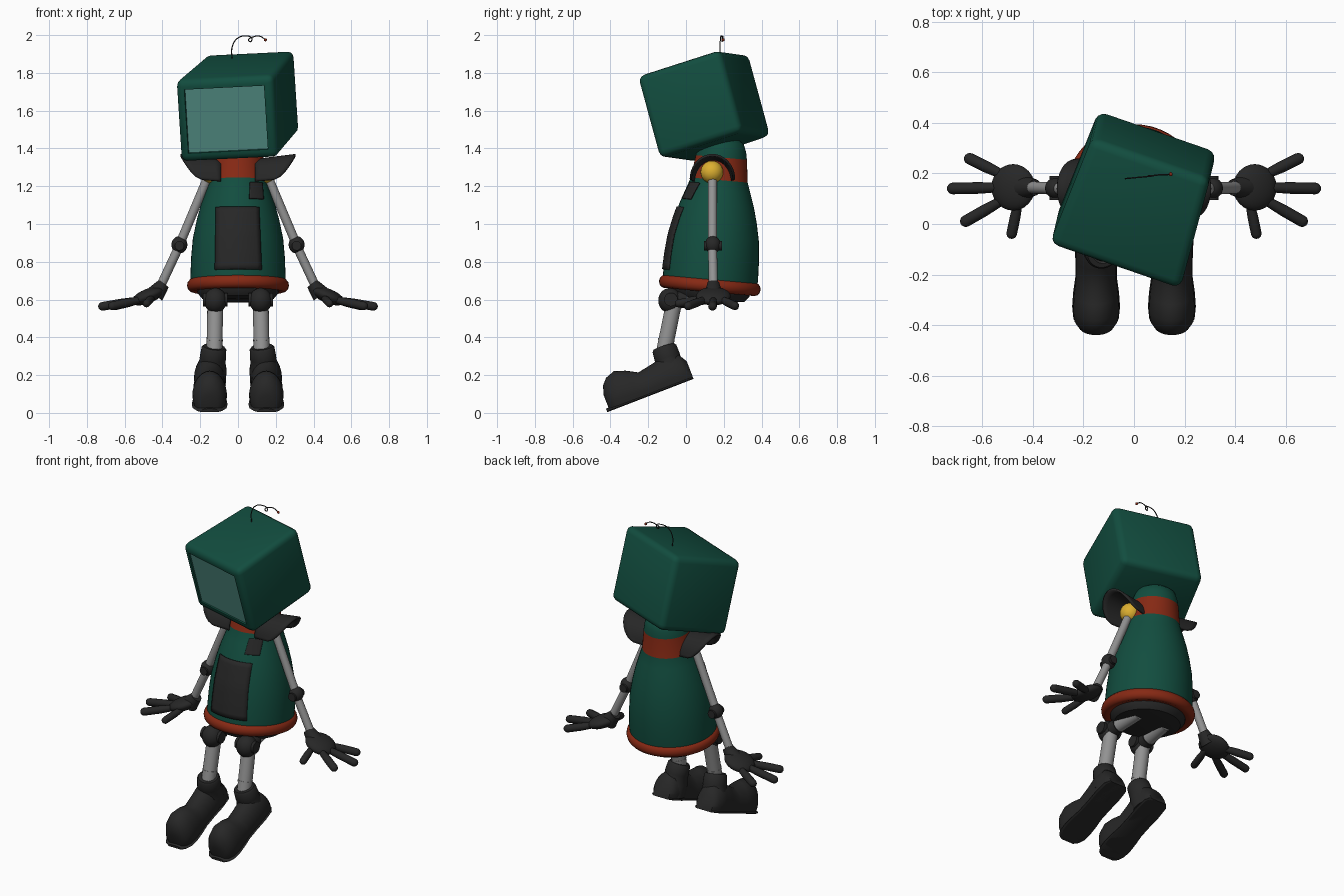
import bpy, bmesh, math
from mathutils import Vector, Matrix

if "Cube" in bpy.data.objects:
    bpy.data.objects.remove(bpy.data.objects["Cube"], do_unlink=True)


def material(name, rgb):
    m = bpy.data.materials.new(name)
    m.use_nodes = True
    m.diffuse_color = (*rgb, 1)
    node = m.node_tree.nodes["Principled BSDF"]
    node.inputs["Base Color"].default_value = (*rgb, 1)
    node.inputs["Roughness"].default_value = 0.6
    return m


GREEN = material("deep green", (0.006, 0.075, 0.05))
RED = material("rust red", (0.24, 0.022, 0.007))
DARK = material("charcoal", (0.02, 0.02, 0.02))
GREY = material("steel grey", (0.29, 0.29, 0.29))
YELLOW = material("warm yellow", (0.72, 0.43, 0.03))
SCREEN = material("pale teal", (0.09, 0.29, 0.25))


def finish(name, bm, mats, matrix=Matrix(), angle=40, thickness=0):
    bmesh.ops.recalc_face_normals(bm, faces=bm.faces)
    me = bpy.data.meshes.new(name)
    bm.to_mesh(me)
    bm.free()
    for m in mats:
        me.materials.append(m)
    me.shade_smooth()
    me.set_sharp_from_angle(angle=math.radians(angle))
    ob = bpy.data.objects.new(name, me)
    bpy.context.collection.objects.link(ob)
    ob.matrix_world = matrix
    if thickness:
        mod = ob.modifiers.new("thickness", "SOLIDIFY")
        mod.thickness = thickness
        mod.offset = 0
    return ob


def aim(start, end):
    """Frame at start with local z pointing to end."""
    d = Vector(end) - Vector(start)
    return Matrix.Translation(start) @ d.to_track_quat("Z", "Y").to_matrix().to_4x4()


def lathe(name, profile, mats, matrix, n=32, rule=None):
    """Spin (radius, height) points around local z; rule picks a material by height."""
    bm = bmesh.new()
    rings = []
    for r, h in profile:
        rings.append([bm.verts.new((r * math.cos(i * math.tau / n), r * math.sin(i * math.tau / n), h))
                      for i in range(n)])
    for a, b in zip(rings, rings[1:]):
        for i in range(n):
            f = bm.faces.new((a[i], a[(i + 1) % n], b[(i + 1) % n], b[i]))
            if rule:
                f.material_index = rule(f.calc_center_median().z)
    bm.faces.new(rings[0][::-1])
    bm.faces.new(rings[-1])
    return finish(name, bm, mats, matrix)


def tube(name, a, b, r, mat, r2=None):
    length = (Vector(b) - Vector(a)).length
    return lathe(name, [(r, 0), (r2 or r, length)], [mat], aim(a, b), 20)


def finger(name, a, b, r):
    """Rounded rod, slightly thicker towards the tip."""
    length = (Vector(b) - Vector(a)).length - r
    tip = [(r * math.cos(t), length + r * math.sin(t)) for t in (0, 0.4, 0.8, 1.2, 1.5)]
    lathe(name, [(r * 0.75, 0), (r, length * 0.5)] + tip, [DARK], aim(a, b), 12)


def ball(name, c, size, mat, tilt=0):
    bm = bmesh.new()
    bmesh.ops.create_uvsphere(bm, u_segments=24, v_segments=14, radius=1)
    m = Matrix.Translation(c) @ Matrix.Rotation(tilt, 4, "Y") @ Matrix.Diagonal((*size, 1))
    bmesh.ops.transform(bm, matrix=m, verts=bm.verts)
    finish(name, bm, [mat])


def sheet(name, fn, nu, nv, mat, matrix=Matrix(), thickness=0.008):
    """Surface patch from fn(u, v) with u and v in 0..1."""
    bm = bmesh.new()
    g = [[bm.verts.new(fn(i / nu, j / nv)) for j in range(nv + 1)] for i in range(nu + 1)]
    for i in range(nu):
        for j in range(nv):
            bm.faces.new((g[i][j], g[i + 1][j], g[i + 1][j + 1], g[i][j + 1]))
    finish(name, bm, [mat], matrix, 50, thickness)


# Body: leaning bell with a red collar band
BODY = [(0.25, 0), (0.252, 0.06), (0.248, 0.16), (0.239, 0.26), (0.218, 0.36), (0.196, 0.44),
        (0.172, 0.51), (0.151, 0.57), (0.136, 0.69), (0.128, 0.73), (0.112, 0.77), (0.07, 0.8)]
LEAN = Matrix.Translation((0, 0.125, 0.665)) @ Matrix.Rotation(-0.09, 4, "X")
lathe("body", BODY, [GREEN, RED], LEAN, 48, lambda h: int(0.57 < h < 0.69))
rim = [(0.24 + 0.03 * math.cos(t * math.tau / 12), 0.01 + 0.035 * math.sin(t * math.tau / 12))
       for t in range(-4, 5)]
lathe("hem_ring", rim, [RED], LEAN, 48)
lathe("underside_bowl", [(0.13, -0.07), (0.19, -0.06), (0.215, -0.03), (0.22, 0.01)], [DARK], LEAN, 48)


def body_radius(h):
    for (r0, h0), (r1, h1) in zip(BODY, BODY[1:]):
        if h0 <= h <= h1:
            return r0 + (r1 - r0) * (h - h0) / (h1 - h0)


def patch(name, x0, x1, h0, h1, skew):
    def point(u, v):
        h = h0 + (h1 - h0) * v
        x = x0 + (x1 - x0) * u - skew * v * (u - 0.3)
        return x, -math.sqrt((body_radius(h) + 0.004) ** 2 - x * x), h
    sheet(name, point, 10, 12, DARK, LEAN)


patch("belly_panel", -0.122, 0.125, 0.073, 0.41, 0.02)
patch("chest_patch", 0.06, 0.135, 0.455, 0.545, 0.01)

# Head: tilted rounded box with a recessed screen
bm = bmesh.new()
bmesh.ops.create_cube(bm, size=2)
hx, hy, hz = Vector((0.246, -0.085, 0.012)), Vector((0.072, 0.215, 0.071)), Vector((-0.014, -0.059, 0.217))
for v in bm.verts:
    x, y, z = v.co
    v.co = Vector((0.009, 0.1, 1.624)) + hx * x * (1 - 0.05 * y) + hy * y + hz * z
bmesh.ops.recalc_face_normals(bm, faces=bm.faces)
bmesh.ops.bevel(bm, geom=bm.edges[:], offset=0.036, segments=3, profile=0.5, affect="EDGES")
bm.normal_update()
front = max(bm.faces, key=lambda f: f.calc_area() * max(0, -f.normal.dot(hy.normalized())) ** 4)
bmesh.ops.inset_region(bm, faces=[front], thickness=0.02, depth=0)
bmesh.ops.inset_region(bm, faces=[front], thickness=0.002, depth=-0.008)
front.material_index = 1
finish("head", bm, [GREEN, SCREEN], angle=35)

# Antenna: thin curled wire with a red tip
path = [(-0.03, 0.18, 1.86), (-0.03, 0.18, 1.94), (0, 0.183, 1.985), (0.045, 0.187, 1.995),
        (0.072, 0.19, 1.985), (0.066, 0.19, 1.965), (0.056, 0.19, 1.975), (0.08, 0.192, 1.99),
        (0.105, 0.195, 1.995), (0.125, 0.195, 1.99), (0.145, 0.197, 1.975)]
cu = bpy.data.curves.new("antenna_wire", "CURVE")
cu.dimensions = "3D"
cu.bevel_depth = 0.003
cu.bevel_resolution = 1
cu.resolution_u = 6
sp = cu.splines.new("BEZIER")
sp.bezier_points.add(len(path) - 1)
for bp, p in zip(sp.bezier_points, path):
    bp.co = p
    bp.handle_left_type = bp.handle_right_type = "AUTO"
cu.materials.append(DARK)
bpy.context.collection.objects.link(bpy.data.objects.new("antenna_wire", cu))
ball("antenna_tip", path[-1], (0.008, 0.008, 0.008), RED)

# Boot sections: distance from heel, half width, height
BOOT = [(0, 0.055, 0.1), (0.03, 0.078, 0.15), (0.1, 0.083, 0.17), (0.18, 0.08, 0.152), (0.26, 0.08, 0.137),
        (0.32, 0.088, 0.17), (0.38, 0.092, 0.19), (0.43, 0.087, 0.172), (0.46, 0.07, 0.14), (0.475, 0.045, 0.09)]


def boot(name, x, widen, height):
    bm = bmesh.new()
    rings = []
    for d, w, h in BOOT:
        h, w = min(h, height), w * widen
        arch = [(w * math.cos(t * math.pi / 14), h * (0.25 + 0.75 * math.sin(t * math.pi / 14)))
                for t in range(15)]
        rings.append([bm.verts.new((px, -d * widen, pz))
                      for px, pz in arch + [(-0.9 * w, 0), (0.9 * w, 0)]])
    n = len(rings[0])
    for a, b in zip(rings, rings[1:]):
        for i in range(n):
            bm.faces.new((a[i], a[(i + 1) % n], b[(i + 1) % n], b[i]))
    bm.faces.new(rings[0])
    bm.faces.new(rings[-1])
    finish(name, bm, [DARK], Matrix.Translation((x, 0.04, 0.18)) @ Matrix.Rotation(0.368, 4, "X"), 50)


for s, side in ((1, "left"), (-1, "right")):
    def P(x, y, z):
        return Vector((s * x, y, z))

    # Shoulder: flared arched guard over a yellow joint
    def guard(u, v):
        k = math.sin(math.pi * u)
        reach = 0.09 + (0.1 + 0.115 * k ** 0.6) * v
        r = 0.098 + 0.017 * v
        return P(reach, 0.14 + r * math.cos(math.pi * u), 1.225 + 0.01 * v + (r + 0.015) * k)
    sheet(side + "_shoulder_guard", guard, 24, 6, DARK, thickness=0.012)
    ball(side + "_shoulder_joint", P(0.145, 0.137, 1.275), (0.058, 0.06, 0.06), YELLOW)

    # Arm
    tube(side + "_upper_arm", P(0.15, 0.14, 1.27), P(0.31, 0.14, 0.89), 0.024, GREY)
    ball(side + "_elbow", P(0.31, 0.142, 0.89), (0.042, 0.042, 0.046), DARK)
    tube(side + "_elbow_pin", P(0.31, 0.095, 0.885), P(0.31, 0.19, 0.885), 0.025, DARK)
    tube(side + "_forearm", P(0.31, 0.14, 0.885), P(0.415, 0.145, 0.66), 0.024, GREY)
    tube(side + "_glove_cuff", P(0.392, 0.145, 0.685), P(0.44, 0.145, 0.625), 0.032, DARK, 0.05)

    # Hand
    ball(side + "_palm", P(0.478, 0.145, 0.618), (0.092, 0.092, 0.038), DARK, s * 0.38)
    for i, (y0, x1, y1, z1) in enumerate([(0.19, 0.67, 0.268, 0.562), (0.145, 0.74, 0.14, 0.56),
                                          (0.1, 0.685, 0.0, 0.562)]):
        finger(f"{side}_finger_{i + 1}", P(0.51, y0, 0.6), P(x1, y1, z1), 0.023)
    finger(side + "_thumb", P(0.455, 0.1, 0.61), P(0.488, -0.058, 0.575), 0.021)

    # Leg
    tube(side + "_thigh", P(0.1, 0.16, 0.62), P(0.12, -0.07, 0.595), 0.04, GREY)
    tube(side + "_thigh_cuff", P(0.114, 0.0, 0.603), P(0.12, -0.07, 0.595), 0.046, DARK)
    ball(side + "_knee", P(0.12, -0.085, 0.595), (0.06, 0.062, 0.066), DARK)
    tube(side + "_knee_pin", P(0.055, -0.08, 0.6), P(0.185, -0.08, 0.6), 0.036, DARK)
    tube(side + "_shin", P(0.12, -0.062, 0.59), P(0.125, -0.115, 0.33), 0.042, GREY)
    tube(side + "_shin_ring", P(0.124, -0.104, 0.388), P(0.124, -0.106, 0.378), 0.0435, GREY)

    # Boot
    lathe(side + "_boot_shaft", [(0.085, 0), (0.08, 0.07), (0.068, 0.115), (0.07, 0.125), (0.066, 0.18), (0.058, 0.19)],
          [DARK], aim(P(0.148, -0.06, 0.17), P(0.126, -0.117, 0.35)), 24)
    boot(side + "_boot", s * 0.15, 1, 1)
    boot(side + "_sole", s * 0.15, 1.03, 0.02)
